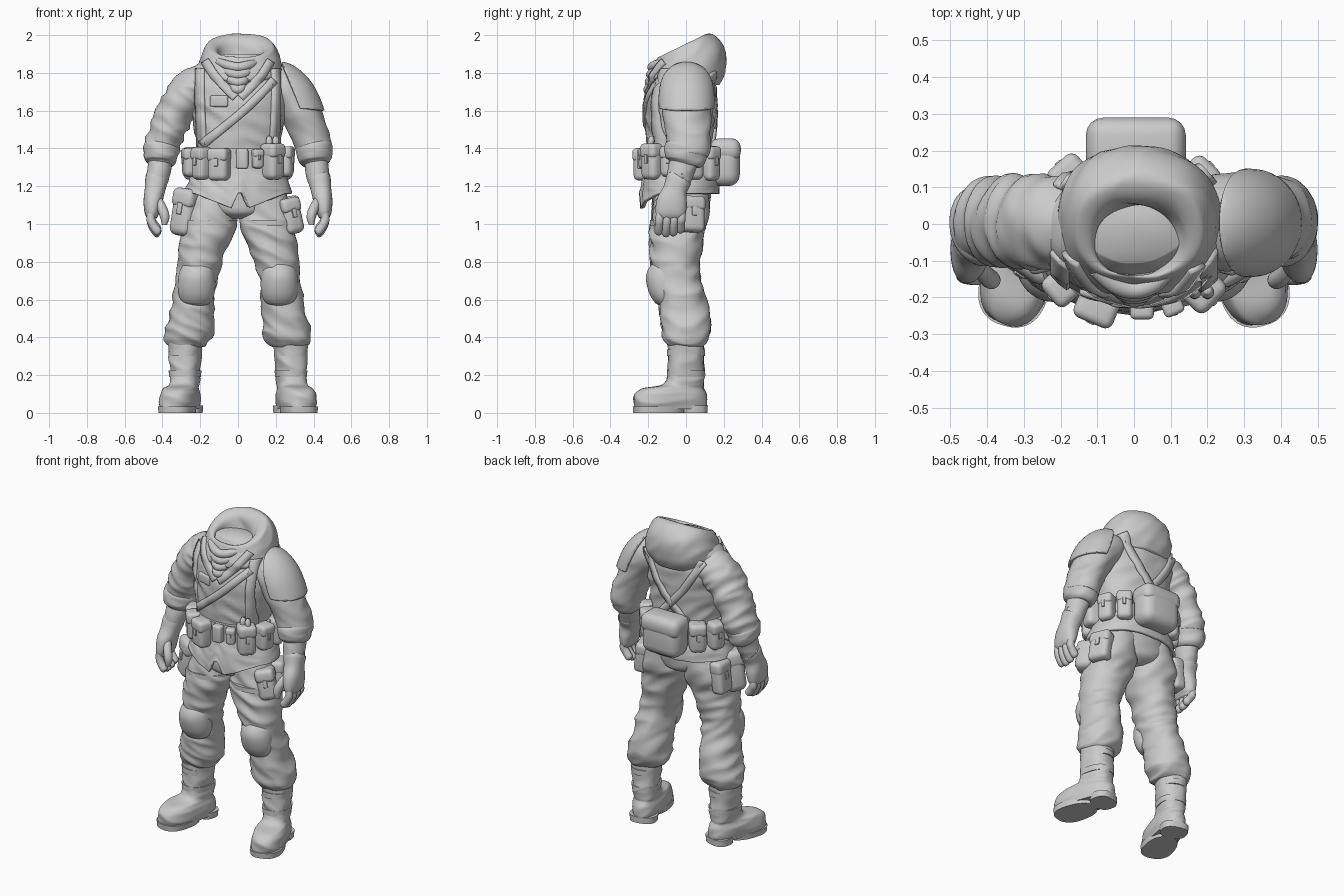
import bpy, bmesh, math
from mathutils import Vector, Matrix, noise
from mathutils.bvhtree import BVHTree

if "Cube" in bpy.data.objects:
    bpy.data.objects.remove(bpy.data.objects["Cube"])


def finish(name, bm, angle=40):
    bmesh.ops.recalc_face_normals(bm, faces=bm.faces)
    for f in bm.faces:
        f.smooth = True
    me = bpy.data.meshes.new(name)
    bm.to_mesh(me)
    bm.free()
    me.set_sharp_from_angle(angle=math.radians(angle))
    ob = bpy.data.objects.new(name, me)
    bpy.context.collection.objects.link(ob)
    return ob


def spline(pts, steps):
    """Catmull-Rom through tuples of any length."""
    out, m = [], len(pts)
    for i in range(m - 1):
        a, b, c, d = pts[max(i - 1, 0)], pts[i], pts[i + 1], pts[min(i + 2, m - 1)]
        for k in range(steps + (i == m - 2)):
            t = k / steps
            out.append([0.5 * (2*q + (r - p)*t + (2*p - 5*q + 4*r - s)*t*t + (3*q - p - 3*r + s)*t**3)
                        for p, q, r, s in zip(a, b, c, d)])
    return out


def loft(name, rings, n=48, steps=8, fold=0.0, flat=True, power=2.0, cap=True, warp=None):
    """Skin rings of (x, y, z, rx, ry[, tilt]); flat = level rings, else square to the path."""
    rs = spline(rings, steps)
    bm, loops = bmesh.new(), []
    for i, r in enumerate(rs):
        c = Vector(r[:3])
        u, v = Vector((1, 0, 0)), Vector((0, 1, 0))
        if not flat:
            t = (Vector(rs[min(i + 1, len(rs) - 1)][:3]) - Vector(rs[max(i - 1, 0)][:3])).normalized()
            v = (v - t * t.y).normalized()
            u = v.cross(t)
        loop = []
        for k in range(n):
            a = 2 * math.pi * k / n
            ca, sa = math.cos(a), math.sin(a)
            e = 2 / power
            d = u * (math.copysign(abs(ca)**e, ca) * r[3]) + v * (math.copysign(abs(sa)**e, sa) * r[4])
            p = c + d
            if fold:
                q = Vector((p.x*5, p.y*5, p.z*11 + p.x*6 + c.x*3))
                p += d.normalized() * fold * (1 - 3 * abs(noise.noise(q)) + 0.4 * noise.noise(q * 2.1))
            if len(r) > 5:
                p.z += r[5] * p.y
            loop.append(bm.verts.new(warp(p) if warp else p))
        loops.append(loop)
    for A, B in zip(loops, loops[1:]):
        for k in range(n):
            bm.faces.new((A[k], A[(k+1) % n], B[(k+1) % n], B[k]))
    if cap:
        bm.faces.new(loops[0])
        bm.faces.new(loops[-1])
    return finish(name, bm, 70)


def tube(name, pts, r):
    rr = [r] * len(pts)
    rr[0], rr[-1] = r * 0.8, r * 0.55
    return loft(name, [(*p, q, q) for p, q in zip(pts, rr)], n=14, steps=5, flat=False)


def box(name, mat, size, off=(0, 0, 0), soft=0.3):
    bm = bmesh.new()
    bmesh.ops.create_cube(bm, size=1, matrix=mat @ Matrix.Translation(off) @ Matrix.Diagonal((*size, 1)))
    bmesh.ops.bevel(bm, geom=bm.edges[:], offset=min(size) * soft, segments=4, profile=0.5, affect='EDGES')
    return finish(name, bm)


def pouch(name, loc, size, rz=0, ry=0, soft=.32):
    """Soft box with an overhanging flap and a closing tab; local -y faces outward."""
    m = Matrix.Translation(loc) @ Matrix.Rotation(ry, 4, 'Y') @ Matrix.Rotation(rz, 4, 'Z')
    w, d, h = size
    box(name, m, size, soft=soft)
    box(name + "_flap", m, (w*1.05, d*1.06, h*0.42), (0, -d*0.02, h*0.3), soft)
    box(name + "_tab", m, (w*0.22, d*0.12, h*0.25), (0, -d*0.52, h*0.07), 0.3)


def shell(ob, t):
    m = ob.modifiers.new("thickness", 'SOLIDIFY')
    m.thickness, m.offset = t, 0


def strap(name, pts, side, w, tree, t=0.018):
    """Ribbon laid on the body: (x, z) points projected from the front (-1) or back (1)."""
    bm, rows, s = bmesh.new(), [], spline(pts, 10)
    for i, (x, z) in enumerate(s):
        a, b = s[max(i - 1, 0)], s[min(i + 1, len(s) - 1)]
        d = Vector((b[0] - a[0], b[1] - a[1])).normalized() * w / 2
        hits = [tree.ray_cast(Vector((x - d.y*k, side, z + d.x*k)), Vector((0, -side, 0)))[0] for k in (-1, 0, 1)]
        if all(hits):
            rows.append([bm.verts.new(h + Vector((0, side * 0.004, 0))) for h in hits])
    for A, B in zip(rows, rows[1:]):
        for k in (0, 1):
            bm.faces.new((A[k], A[k+1], B[k+1], B[k]))
    shell(finish(name, bm), t)


# Jacket body
body = [loft("jacket", [(0, -.02, 1.2, .23, .175), (0, -.03, 1.35, .215, .165), (0, -.03, 1.45, .225, .175),
                        (.005, -.03, 1.6, .245, .182), (0, -.018, 1.72, .26, .175), (0, -.005, 1.82, .235, .14),
                        (0, .01, 1.9, .14, .11)], n=72, fold=.007, power=2.3)]

# Hood with tilted rim rolling into the empty neck
body.append(loft("hood", [(.01, .01, 1.735, .18, .165, 0), (.01, .005, 1.785, .222, .2, .1), (.012, .008, 1.86, .212, .195, .3),
                          (.012, -.01, 1.925, .187, .155, .5), (.012, -.025, 1.953, .165, .125, .5),
                          (.01, -.04, 1.94, .125, .1, .42), (0, -.045, 1.87, .105, .09, .2), (0, -.045, 1.8, .09, .08, 0)],
                 n=72, fold=.005, power=2.2))


# Jacket skirt with a split, pointed front hem
def hem(p):
    t = (1.3 - p.z) / 0.2
    depth = 0.14
    if p.y < 0:
        x = abs(p.x - .01)
        depth = max(.14, .235 - .4 * x) - .12 * max(0, 1 - x / .045)
    return Vector((p.x, p.y, 1.3 - t * depth))


shell(loft("jacket_skirt", [(0, -.03, 1.3, .222, .17), (0, -.03, 1.2, .25, .19), (0, -.035, 1.1, .275, .2)],
           n=120, fold=.006, power=2.2, cap=False, warp=hem), .018)

# Trouser seat
loft("trouser_seat", [(0, -.02, 1.25, .21, .15), (0, -.025, 1.13, .235, .155), (0, -.03, 1.06, .17, .14),
                      (0, -.03, 1.03, .07, .09)], fold=.004)

for s, tag in ((1, "left"), (-1, "right")):
    # Baggy trouser leg bloused over the boot
    leg = [(.12, -.02, 1.2, .11, .13), (.148, -.03, 1.05, .142, .148), (.163, -.05, .95, .142, .14),
           (.19, -.055, .85, .122, .134), (.213, -.055, .75, .11, .122), (.23, -.03, .65, .108, .12),
           (.242, -.01, .55, .112, .128), (.256, 0, .45, .124, .126), (.262, -.002, .4, .126, .117),
           (.267, 0, .368, .108, .1), (.27, 0, .35, .085, .085)]
    loft(tag + "_trouser_leg", [(x*s, *r) for x, *r in leg], fold=.009, power=2.2)
    # Knee pad
    loft(tag + "_knee_pad", [(.22*s, -.1, .565, .03, .03), (.22*s, -.105, .585, .075, .06), (.22*s, -.112, .64, .097, .085),
                             (.219*s, -.117, .72, .097, .095), (.216*s, -.112, .78, .078, .075), (.214*s, -.105, .815, .03, .03)])
    # Holster strap round the thigh
    loft(tag + "_thigh_strap", [(.16*s, -.045, .99, .147, .146), (.158*s, -.043, 1.02, .148, .148)], steps=2, power=2.2)

    # Boot, turned outward and wider at the toe
    def foot(p, s=s):
        p = Vector((p.x * (1 + .75 * max(0, -p.y - .03)), p.y, p.z))
        return Matrix.Rotation(math.radians(15) * s, 3, 'Z') @ p + Vector((.28 * s, 0, 0))

    loft(tag + "_boot", [(0, -.087, .02, .082, .192), (0, -.087, .06, .087, .196), (0, -.084, .1, .084, .19),
                         (0, -.068, .13, .076, .162), (0, -.015, .15, .072, .112), (0, 0, .2, .075, .098),
                         (0, 0, .28, .081, .093), (0, 0, .37, .085, .092)], fold=.005, power=2.4, warp=foot)
    loft(tag + "_boot_sole", [(0, -.15, 0, .084, .134), (0, -.15, .035, .087, .137)], steps=2, power=2.4, warp=foot)
    loft(tag + "_boot_heel", [(0, .045, 0, .08, .066), (0, .045, .04, .083, .068)], steps=2, power=2.6, warp=foot)
    # Laced boot bands
    for i, z in enumerate((.19, .3)):
        loft(f"{tag}_boot_band_{i + 1}", [(0, 0, z, .08, .1), (0, 0, z + .035, .084, .1)], steps=2, power=2.3, warp=foot)

    # Sleeve with rolled cuff
    arm = [(.15, .005, 1.745, .09, .105), (.22, .005, 1.725, .105, .122), (.28, .005, 1.67, .105, .126), (.33, .006, 1.59, .1, .125),
           (.37, .008, 1.5, .095, .118), (.4, .01, 1.42, .092, .114), (.408, .004, 1.37, .088, .108)]
    body.append(loft(tag + "_sleeve", [(x*s, *r) for x, *r in arm], fold=.008, flat=False))
    cuff = [(.4, .008, 1.42, .08, .1), (.403, .005, 1.405, .094, .116), (.407, 0, 1.37, .09, .112),
            (.41, -.004, 1.335, .084, .102), (.412, -.008, 1.315, .065, .08)]
    loft(tag + "_rolled_cuff", [(x*s, *r) for x, *r in cuff], fold=.005, flat=False)
    # Forearm, glove and fingers
    loft(tag + "_forearm", [(.412*s, 0, 1.36, .06, .075), (.42*s, -.028, 1.28, .062, .07), (.435*s, -.048, 1.2, .052, .06)],
         fold=.003, flat=False)
    glove = [(.43, -.035, 1.24, .05, .055), (.431, -.038, 1.235, .06, .068), (.44, -.058, 1.18, .054, .064),
             (.45, -.074, 1.12, .05, .08), (.455, -.082, 1.06, .04, .08), (.453, -.084, 1.03, .025, .065)]
    loft(tag + "_glove", [(x*s, *r) for x, *r in glove], flat=False, power=2.3)
    for i in range(4):
        y, drop = -.139 + .038 * i, (.01, 0, .005, .02)[i]
        tube(f"{tag}_finger_{i + 1}", [(.455*s, y, 1.08), (.462*s, y, 1.03), (.45*s, y - .003, .985 + drop),
                                       (.425*s, y - .005, .95 + drop), (.415*s, y - .005, .94 + drop)], .023)
    tube(tag + "_thumb", [(.43*s, -.1, 1.14), (.405*s, -.138, 1.09), (.388*s, -.153, 1.04), (.39*s, -.155, .995)], .025)

# Single shoulder guard, trimmed from an oversize sleeve
guard = loft("shoulder_guard", [(.17, .003, 1.755, .1, .118), (.22, .003, 1.735, .12, .136), (.28, .003, 1.68, .123, .142),
                                (.325, .003, 1.6, .12, .14), (.36, .003, 1.5, .115, .135)], flat=False, cap=False)
bm = bmesh.new()
bm.from_mesh(guard.data)
for co, no in (((.3, 0, 1.615), (-.1, 0, -1)), ((.245, 0, 1.82), (-1, 0, -.4))):
    bmesh.ops.bisect_plane(bm, geom=bm.verts[:] + bm.edges[:] + bm.faces[:], plane_co=co, plane_no=no, clear_outer=True)
bm.to_mesh(guard.data)
bm.free()
shell(guard, .014)

# Body surface used to lay the straps
verts, polys = [], []
for ob in body:
    k = len(verts)
    verts += [v.co for v in ob.data.vertices]
    polys += [[i + k for i in p.vertices] for p in ob.data.polygons]
tree = BVHTree.FromPolygons(verts, polys)

# Harness, sling and collar edges
strap("sling_front", [(.19, 1.76), (.03, 1.6), (-.19, 1.42)], -1, .045, tree)
for s, tag in ((1, "left"), (-1, "right")):
    strap(tag + "_harness_front", [(.2*s, 1.82), (.2*s, 1.65), (.19*s, 1.4)], -1, .045, tree)
    strap(tag + "_harness_back", [(.2*s, 1.8), (.08*s, 1.6), (-.1*s, 1.4)], 1, .045, tree)
    strap(tag + "_collar_edge", [(.17*s, 1.86), (.11*s, 1.77), (.012*s, 1.67)], -1, .045, tree, .022)
hit = tree.ray_cast(Vector((-.1, -1, 1.65)), Vector((0, 1, 0)))[0]
box("chest_pocket_flap", Matrix.Translation(hit) @ Matrix.Rotation(-.3, 4, 'Z'), (.1, .025, .06), soft=.45)

# Neck scarf folds
for i in range(4):
    a, z = .105 - .022 * i, 1.86 - .04 * i
    tube(f"scarf_fold_{i + 1}", [(-a, -.125 - .012*i, z), (-a*.5, -.165 - .009*i, z - .02), (0, -.18 - .007*i, z - .03),
                                 (a*.5, -.165 - .009*i, z - .02), (a, -.125 - .012*i, z)], .025)

# Belt
loft("belt", [(0, -.03, 1.29, .232, .188), (0, -.03, 1.4, .238, .19)], n=64, steps=2, power=2.2)

# Belt pouches: angle round the waist (-90 is front), width, depth, height, centre height
for i, (deg, w, d, h, z) in enumerate([(-113, .11, .09, .17, 1.315), (-139, .09, .09, .17, 1.32), (-166, .095, .09, .15, 1.325),
                                       (-66, .055, .05, .1, 1.345), (-44, .105, .1, .19, 1.33), (-15, .095, .09, .16, 1.33),
                                       (20, .09, .09, .17, 1.32), (47, .09, .1, .18, 1.32), (132, .1, .1, .18, 1.32),
                                       (160, .09, .09, .17, 1.32)]):
    a = math.radians(deg)
    pouch(f"belt_pouch_{i + 1}", (.255 * math.cos(a), -.03 + .21 * math.sin(a), z), (w, d, h), a + math.pi / 2)
box("belt_buckle", Matrix.Translation((.022, -.235, 1.345)), (.065, .05, .11))
for i, x in enumerate((.165, .2)):
    tube(f"pouch_tool_{i + 1}", [(x, -.19, 1.4), (x, -.185, 1.44), (x, -.18, 1.465)], .018)

# Rear pack
m = Matrix.Translation((.005, .205, 1.325))
box("rear_pack", m, (.265, .16, .25), soft=.38)
box("rear_pack_flap", m, (.272, .164, .12), (0, .003, .068), .4)

# Thigh holsters and pouches
pouch("right_holster", (-.275, -.08, 1.06), (.13, .13, .25), -.6, .15)
pouch("right_thigh_pouch", (-.275, .035, 1.06), (.12, .08, .2), -1.6, .12)
pouch("left_holster", (.275, -.1, 1.04), (.11, .11, .19), .5, -.22)
pouch("left_thigh_pouch", (.275, .03, 1.05), (.13, .09, .19), 1.9, -.15)
